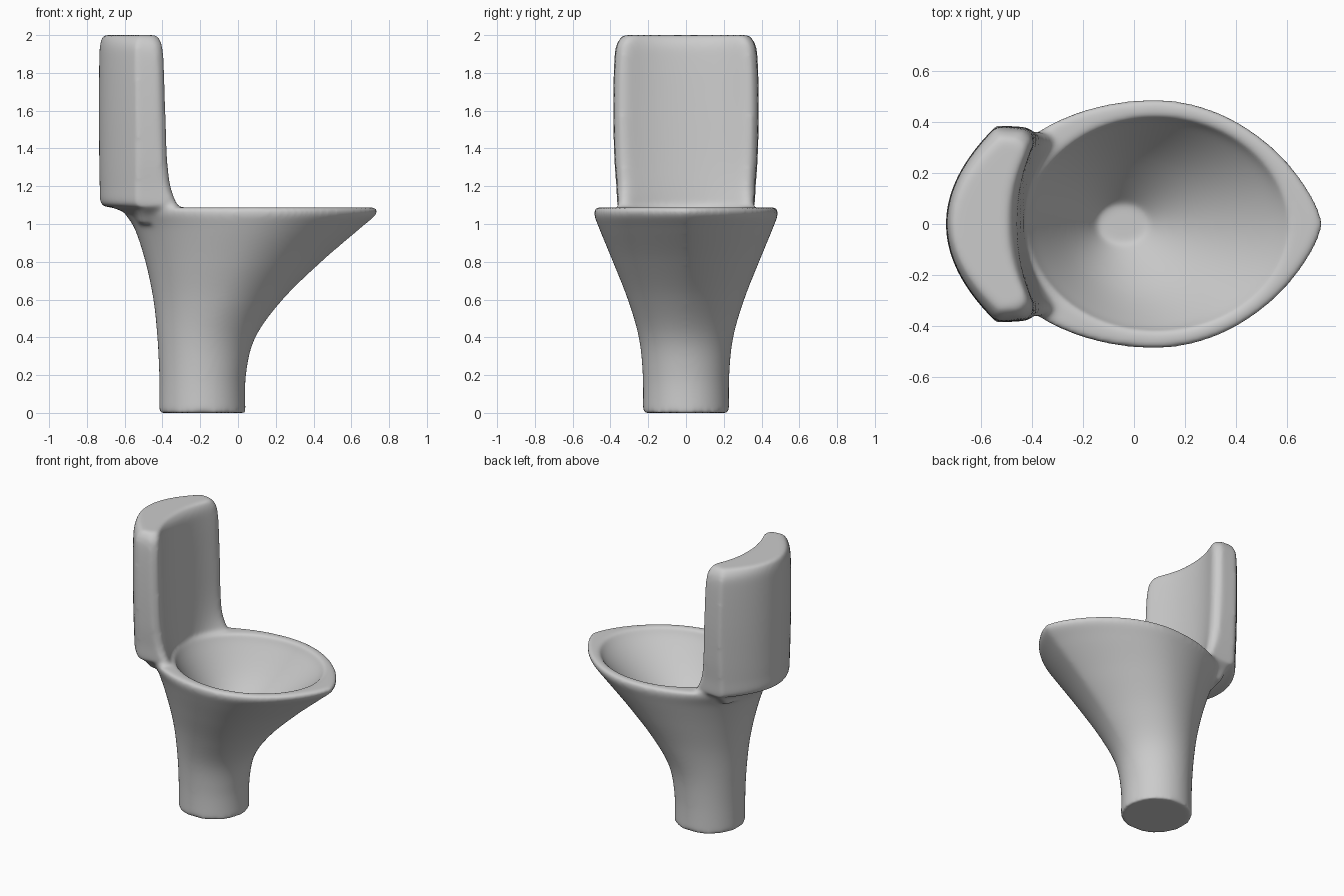
import bpy, bmesh, math

if "Cube" in bpy.data.objects:
    bpy.data.objects.remove(bpy.data.objects["Cube"])


def smooth_keys(keys, steps):
    """Catmull-Rom interpolation through rows of numbers."""
    out = []
    for i in range(len(keys) - 1):
        a, b = keys[max(i - 1, 0)], keys[i]
        c, d = keys[i + 1], keys[min(i + 2, len(keys) - 1)]
        for s in range(steps):
            t = s / steps
            out.append([q + 0.5 * t * (r - p + t * (2*p - 5*q + 4*r - u + t * (3*(q - r) + u - p)))
                        for p, q, r, u in zip(a, b, c, d)])
    return out + [list(keys[-1])]


def loft(name, rings):
    bm = bmesh.new()
    loops = [[bm.verts.new(p) for p in ring] for ring in rings]
    n = len(loops[0])
    for a, b in zip(loops, loops[1:]):
        for i in range(n):
            j = (i + 1) % n
            bm.faces.new((a[i], a[j], b[j], b[i]))
    bm.faces.new(loops[0][::-1])
    bm.faces.new(loops[-1])
    bmesh.ops.recalc_face_normals(bm, faces=bm.faces)
    mesh = bpy.data.meshes.new(name)
    bm.to_mesh(mesh)
    bm.free()
    ob = bpy.data.objects.new(name, mesh)
    bpy.context.collection.objects.link(ob)
    return ob


def egg_ring(z, back, front, mid, w, p, n=96):
    pts = []
    for i in range(n):
        a = 2 * math.pi * i / n
        c, s = math.cos(a), math.sin(a)
        x = mid + c * ((front - mid) if c > 0 else (mid - back))
        e = p if c > 0 else 1.0
        pts.append((x, math.copysign(abs(s) ** e, s) * w, z))
    return pts


def tank_ring(z, back, bow, corner, middle, w, n=24):
    ys = [-1 + 2 * i / n for i in range(n + 1)]
    # hollow front, falling away again at rounded corners
    front = [(middle + (corner + 0.03 - middle) * abs(s) ** 2.2 - 0.07 * abs(s) ** 14,
              s * w * (1 - 0.02 * s * s), z) for s in ys]
    rear = [(back + bow * s * s, s * w, z) for s in reversed(ys)]
    return front + rear


# Pedestal and outer bowl: z, back, front, widest x, half width, point exponent
outer = smooth_keys([
    (0.00, -0.417, 0.040, -0.19, 0.228, 1.0),
    (0.20, -0.417, 0.042, -0.19, 0.229, 1.0),
    (0.40, -0.427, 0.092, -0.17, 0.250, 1.08),
    (0.60, -0.448, 0.237, -0.10, 0.308, 1.25),
    (0.80, -0.490, 0.442, -0.02, 0.387, 1.4),
    (0.97, -0.545, 0.640, 0.05, 0.457, 1.43),
    (1.05, -0.595, 0.732, 0.08, 0.486, 1.42),
    (1.088, -0.615, 0.730, 0.08, 0.479, 1.42)], 6)

# Rim edge down to the flat bowl bottom
inner = smooth_keys([
    (1.088, -0.42, 0.61, 0.09, 0.423, 1.05),
    (1.02, -0.385, 0.54, 0.075, 0.390, 1.0),
    (0.83, -0.275, 0.315, 0.015, 0.263, 1.0),
    (0.62, -0.145, 0.055, -0.045, 0.080, 1.0)], 6)
toilet = loft("toilet", [egg_ring(*k) for k in outer + inner])

# Tank with curved back, hollow front and flared neck
tank_keys = smooth_keys([
    (1.00, -0.54, 0.03, -0.40, -0.45, 0.27),
    (1.05, -0.58, 0.07, -0.35, -0.44, 0.31),
    (1.085, -0.66, 0.15, -0.28, -0.43, 0.352),
    (1.105, -0.725, 0.19, -0.30, -0.43, 0.365),
    (1.20, -0.732, 0.195, -0.345, -0.432, 0.37),
    (1.35, -0.735, 0.20, -0.367, -0.437, 0.381),
    (1.60, -0.737, 0.20, -0.377, -0.445, 0.387),
    (1.85, -0.735, 0.195, -0.385, -0.455, 0.382),
    (1.95, -0.730, 0.19, -0.395, -0.465, 0.369),
    (2.00, -0.714, 0.19, -0.42, -0.495, 0.335)], 4)
tank = loft("tank", [tank_ring(*k) for k in tank_keys])
tank.hide_render = True
tank.hide_set(True)

# Fuse the parts into one glazed form with soft blends
union = toilet.modifiers.new("union", 'BOOLEAN')
union.operation = 'UNION'
union.solver = 'EXACT'
union.use_self = True
union.object = tank
remesh = toilet.modifiers.new("remesh", 'REMESH')
remesh.mode = 'VOXEL'
remesh.voxel_size = 0.012
remesh.use_smooth_shade = True
soft = toilet.modifiers.new("soften", 'SMOOTH')
soft.factor = 0.5
soft.iterations = 12
